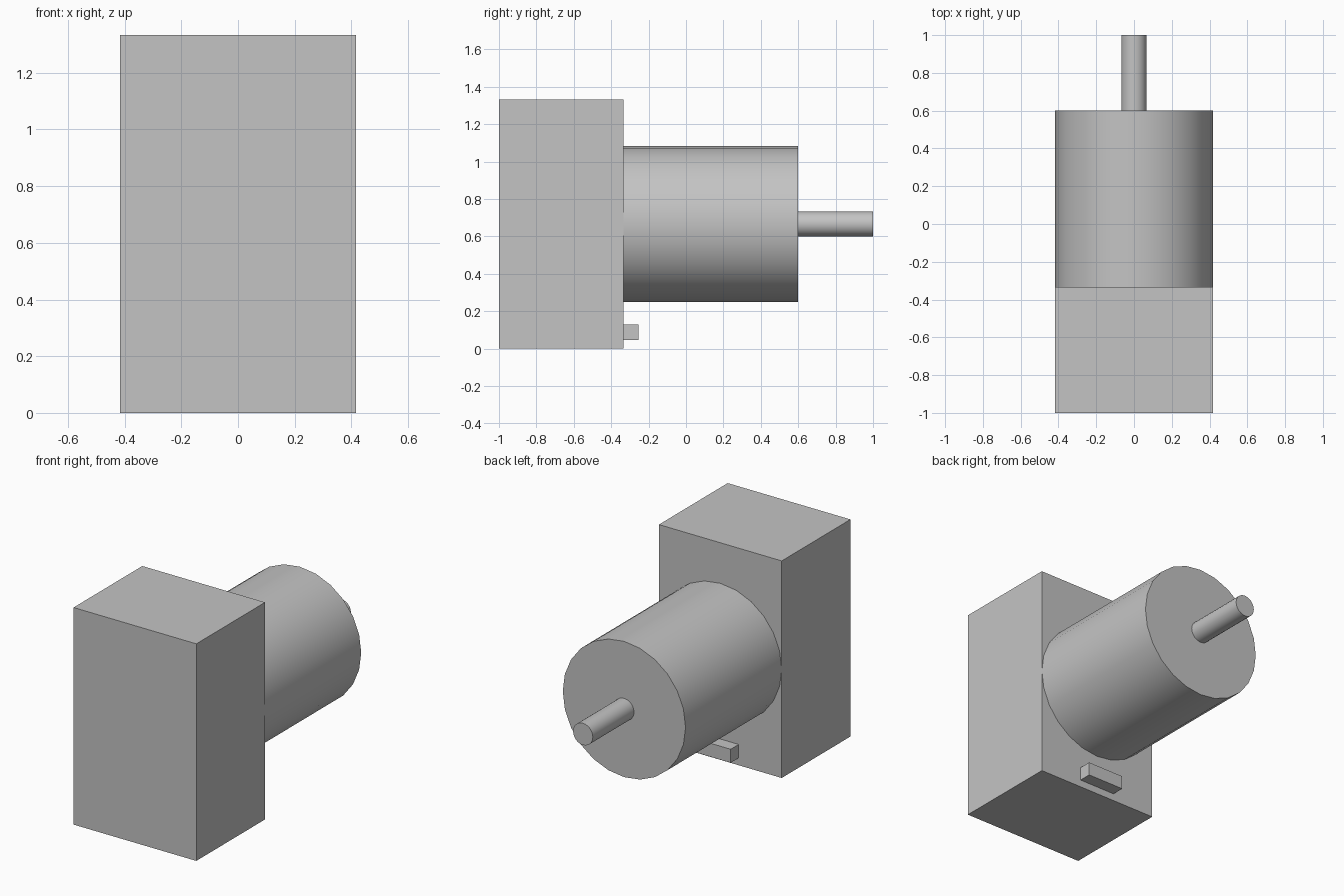
import bpy, math

old = bpy.data.objects.get("Cube")
if old:
    bpy.data.objects.remove(old, do_unlink=True)

GREY = (0.55, 0.55, 0.55, 1)
mat = bpy.data.materials.new("plain grey")
mat.use_nodes = True
mat.diffuse_color = GREY
mat.node_tree.nodes["Principled BSDF"].inputs["Base Color"].default_value = GREY

AXIS_Z = 0.667


def box(name, x, y, z):
    """Box from (low, high) limits on each axis."""
    limits = (x, y, z)
    bpy.ops.mesh.primitive_cube_add(size=1, location=[(a + b) / 2 for a, b in limits])
    ob = bpy.context.object
    ob.name = name
    ob.data.transform(ob.matrix_basis.Diagonal([b - a for a, b in limits] + [1]))
    ob.data.materials.append(mat)


def rod(name, radius, y0, y1, sides):
    """Cylinder lying along y on the shared axis."""
    bpy.ops.mesh.primitive_cylinder_add(
        vertices=sides, radius=radius, depth=y1 - y0,
        location=(0, (y0 + y1) / 2, AXIS_Z), rotation=(math.pi / 2, 0, 0))
    ob = bpy.context.object
    ob.name = name
    ob.data.materials.append(mat)
    bpy.ops.object.shade_smooth_by_angle(angle=math.radians(35))


# Gearbox housing, motor drum, output shaft and small rear connector
box("housing", (-0.417, 0.417), (-1, -0.333), (0, 1.333))
rod("motor_drum", 0.417, -0.333, 0.6, 24)
rod("shaft", 0.067, 0.6, 1, 24)
box("connector", (-0.125, 0.125), (-0.333, -0.255), (0.045, 0.128))
